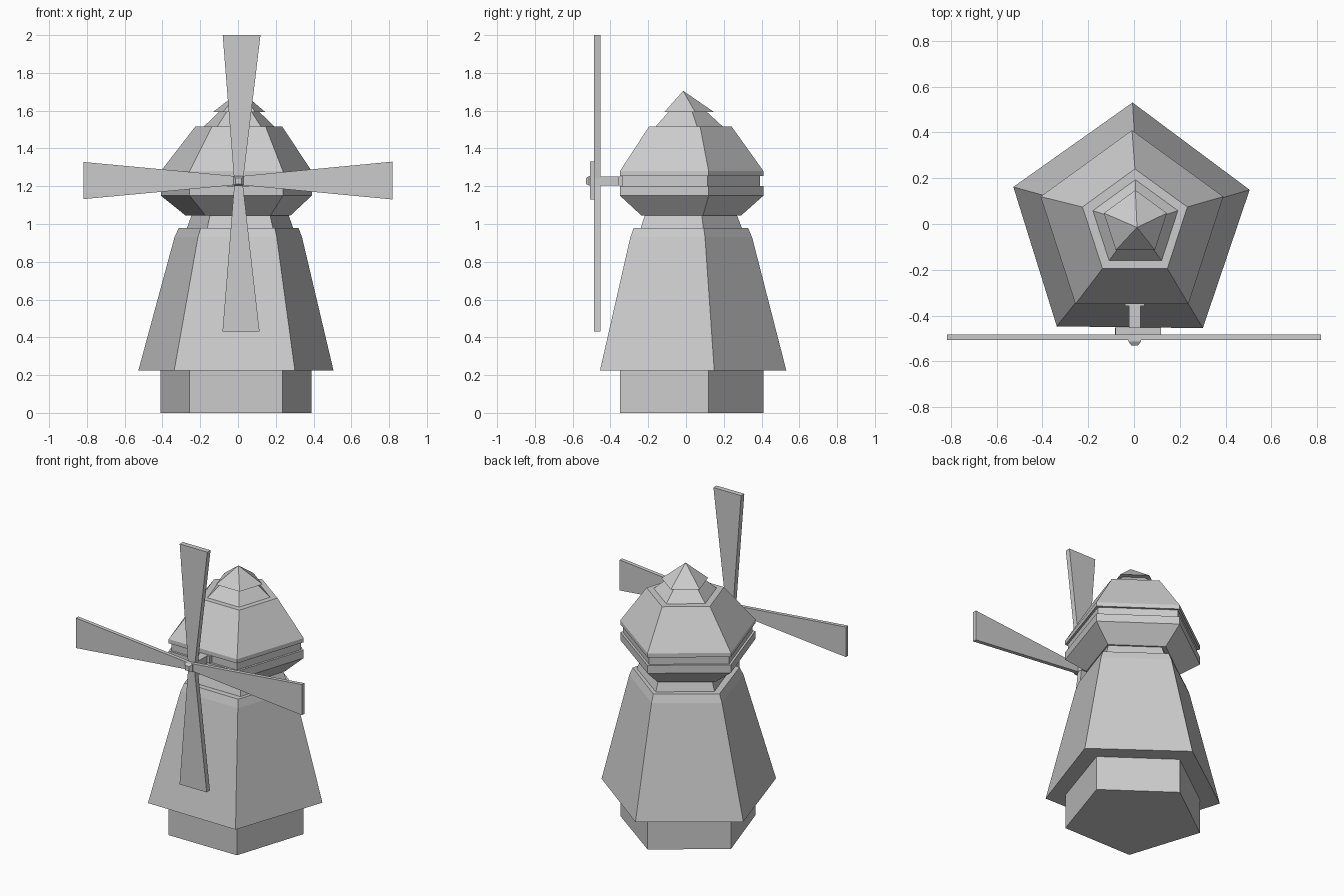
import bpy, bmesh
from math import sin, cos, pi, radians

if "Cube" in bpy.data.objects:
    bpy.data.objects.remove(bpy.data.objects["Cube"])


def finish(bm, name):
    bmesh.ops.recalc_face_normals(bm, faces=bm.faces)
    mesh = bpy.data.meshes.new(name)
    bm.to_mesh(mesh)
    bm.free()
    ob = bpy.data.objects.new(name, mesh)
    bpy.context.collection.objects.link(ob)
    return ob


def loft(bm, rings):
    """Skin a list of vertex rings and close both ends."""
    n = len(rings[0])
    for a, b in zip(rings, rings[1:]):
        for i in range(n):
            j = (i + 1) % n
            bm.faces.new((a[i], a[j], b[j], b[i]))
    bm.faces.new(rings[0])
    bm.faces.new(rings[-1])


def pentagon_part(name, profile, turn=0.0):
    """Five-sided part from (radius, z, centre x, centre y), a point of each ring facing +y."""
    bm = bmesh.new()
    rings = []
    for r, z, cx, cy in profile:
        angles = [pi / 2 + radians(turn) + 2 * pi * i / 5 for i in range(5)]
        rings.append([bm.verts.new((cx + r * cos(a), cy + r * sin(a), z)) for a in angles])
    loft(bm, rings)
    bmesh.ops.remove_doubles(bm, verts=bm.verts, dist=0.0005)
    return finish(bm, name)


def bar_y(name, sections, z=1.228):
    """Rectangular bar along y from (y, half width, half height)."""
    bm = bmesh.new()
    loft(bm, [[bm.verts.new((0.003 + sx * w, y, z + sz * h))
               for sx, sz in ((-1, -1), (1, -1), (1, 1), (-1, 1))]
              for y, w, h in sections])
    return finish(bm, name)


# Tower
pentagon_part("base", [(0.42, 0, -0.01, -0.01), (0.42, 0.23, -0.01, -0.01)])
pentagon_part("tower_body", [(0.543, 0.225, -0.013, -0.012),
                             (0.355, 0.93, 0.0, -0.005),
                             (0.333, 0.98, 0.002, -0.005)], -0.7)
pentagon_part("neck", [(0.299, 0.97, 0.011, 0.0), (0.265, 1.06, 0.011, 0.0)])

# Gallery under the roof
pentagon_part("gallery", [(0.292, 1.045, 0.0, 0.0), (0.42, 1.15, -0.009, -0.01),
                          (0.42, 1.202, -0.009, -0.01)])
pentagon_part("gallery_band", [(0.403, 1.195, -0.009, -0.01), (0.403, 1.26, -0.009, -0.01)])

# Roof, upper collar and pointed cap
pentagon_part("roof", [(0.42, 1.253, -0.009, -0.01), (0.42, 1.28, -0.009, -0.01),
                       (0.241, 1.517, 0.004, 0.0)])
pentagon_part("roof_collar", [(0.203, 1.51, 0.006, -0.002), (0.105, 1.60, 0.006, -0.002)])
pentagon_part("roof_cap", [(0.145, 1.593, 0.006, 0.003), (0.0, 1.705, 0.013, -0.015)])

# Axle and hub
bar_y("axle_plate", [(-0.33, 0.043, 0.023), (-0.358, 0.043, 0.023)])
bar_y("axle", [(-0.30, 0.025, 0.023), (-0.505, 0.025, 0.023)])
bar_y("hub_nose", [(-0.50, 0.027, 0.025), (-0.514, 0.027, 0.025), (-0.53, 0.015, 0.015)])


# Sails: two crossed blade pairs, each flaring towards its tips
def sail_pair(name, length, y0, y1, vertical):
    outline = [(-length, -0.098), (0, -0.022), (length, -0.1),
               (length, 0.1), (0, 0.022), (-length, 0.098)]
    bm = bmesh.new()
    rings = []
    for y in (y0, y1):
        pts = [((0.016 if a > 0 else 0.013) * (a != 0) + 0.003 + b, 1.215 + a)
               if vertical else (a, 1.23 + b) for a, b in outline]
        rings.append([bm.verts.new((x, y, z)) for x, z in pts])
    loft(bm, rings)
    return finish(bm, name)


sail_pair("upright_sails", 0.785, -0.453, -0.486, True)
sail_pair("level_sails", 0.817, -0.482, -0.507, False)
